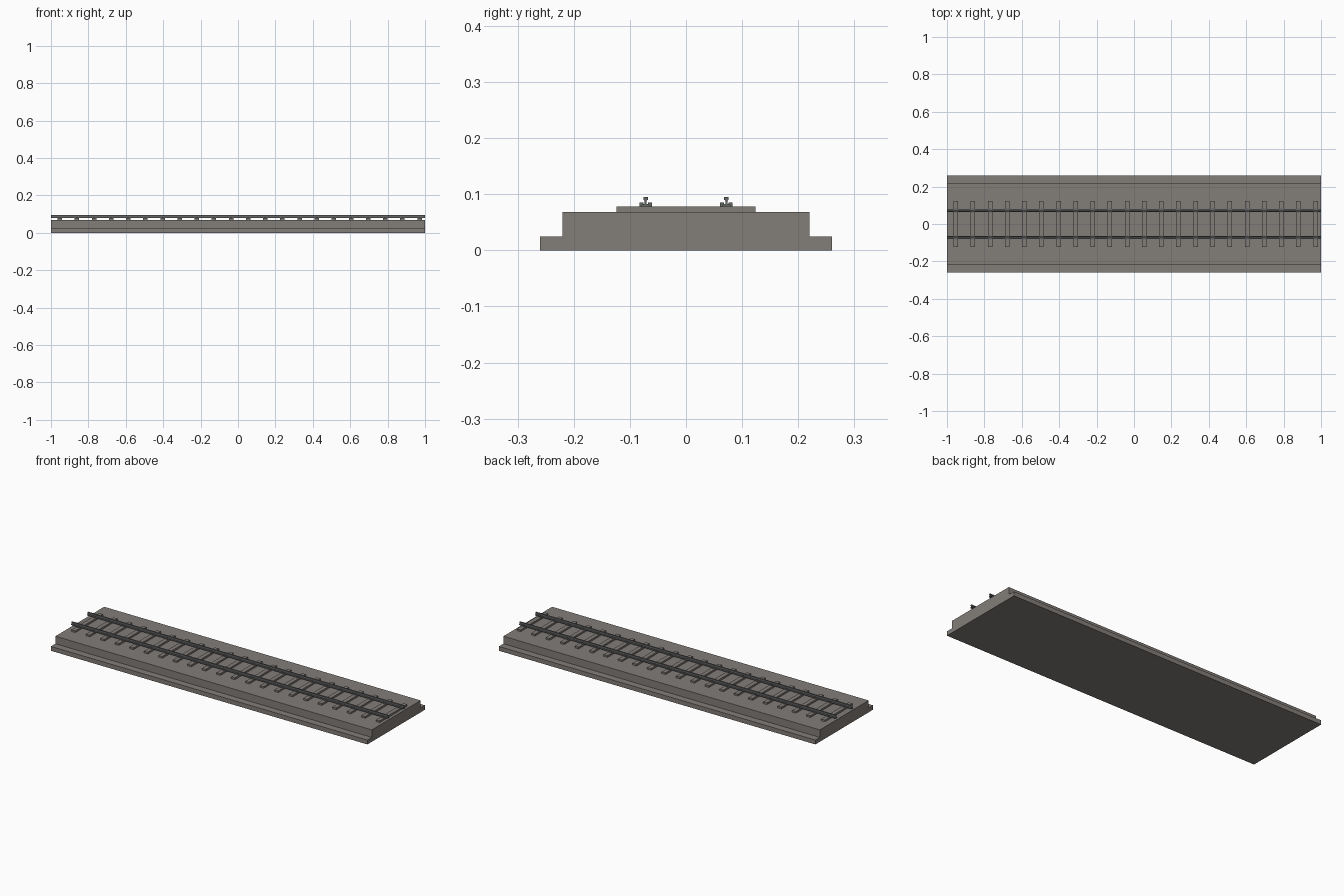
import bpy
import bmesh

if "Cube" in bpy.data.objects:
    bpy.data.objects.remove(bpy.data.objects["Cube"])


def material(name, rgb):
    m = bpy.data.materials.new(name)
    m.diffuse_color = (*rgb, 1.0)
    m.use_nodes = True
    m.node_tree.nodes["Principled BSDF"].inputs["Base Color"].default_value = m.diffuse_color
    return m


STONE = material("warm_grey_stone", (0.225, 0.205, 0.19))
STEEL = material("dark_steel", (0.13, 0.135, 0.135))


def add_object(name, bm, mat):
    bmesh.ops.recalc_face_normals(bm, faces=bm.faces)
    mesh = bpy.data.meshes.new(name)
    bm.to_mesh(mesh)
    bm.free()
    mesh.materials.append(mat)
    obj = bpy.data.objects.new(name, mesh)
    bpy.context.collection.objects.link(obj)
    return obj


def box(name, x, y, z, mat):
    """Box from (min, max) ranges on each axis."""
    bm = bmesh.new()
    bmesh.ops.create_cube(bm, size=1)
    for v in bm.verts:
        for i, (lo, hi) in enumerate((x, y, z)):
            v.co[i] = lo if v.co[i] < 0 else hi
    return add_object(name, bm, mat)


def extrude_along_x(name, profile, mat):
    """Closed (y, z) profile swept over the full track length."""
    bm = bmesh.new()
    face = bm.faces.new([bm.verts.new((-1, y, z)) for y, z in profile])
    moved = bmesh.ops.extrude_face_region(bm, geom=[face])["geom"]
    verts = [g for g in moved if isinstance(g, bmesh.types.BMVert)]
    bmesh.ops.translate(bm, verts=verts, vec=(2, 0, 0))
    return add_object(name, bm, mat)


# Stepped bed
box("base_slab", (-1, 1), (-0.26, 0.26), (0, 0.025), STONE)
box("upper_bed", (-1, 1), (-0.22, 0.22), (0.025, 0.068), STONE)

# Rails: foot, web and head
half = [(0.007, 0.078), (0.007, 0.081), (0.002, 0.083),
        (0.002, 0.089), (0.004, 0.090), (0.004, 0.095)]
profile = half + [(-y, z) for y, z in reversed(half)]
GAUGE = 0.072
for side, label in ((-1, "front"), (1, "back")):
    extrude_along_x(label + "_rail", [(y + side * GAUGE, z) for y, z in profile], STEEL)

# Sleepers with a pair of clips gripping each rail
COUNT, FIRST, STEP = 22, -0.953, 0.0916
for i in range(COUNT):
    x = FIRST + i * STEP
    box("sleeper", (x - 0.012, x + 0.012), (-0.124, 0.124), (0.068, 0.078), STONE)
    for side in (-1, 1):
        for edge in (-1, 1):
            y = side * GAUGE + edge * 0.0075
            box("rail_clip", (x - 0.006, x + 0.006),
                (y - 0.0035, y + 0.0035), (0.078, 0.0855), STEEL)
